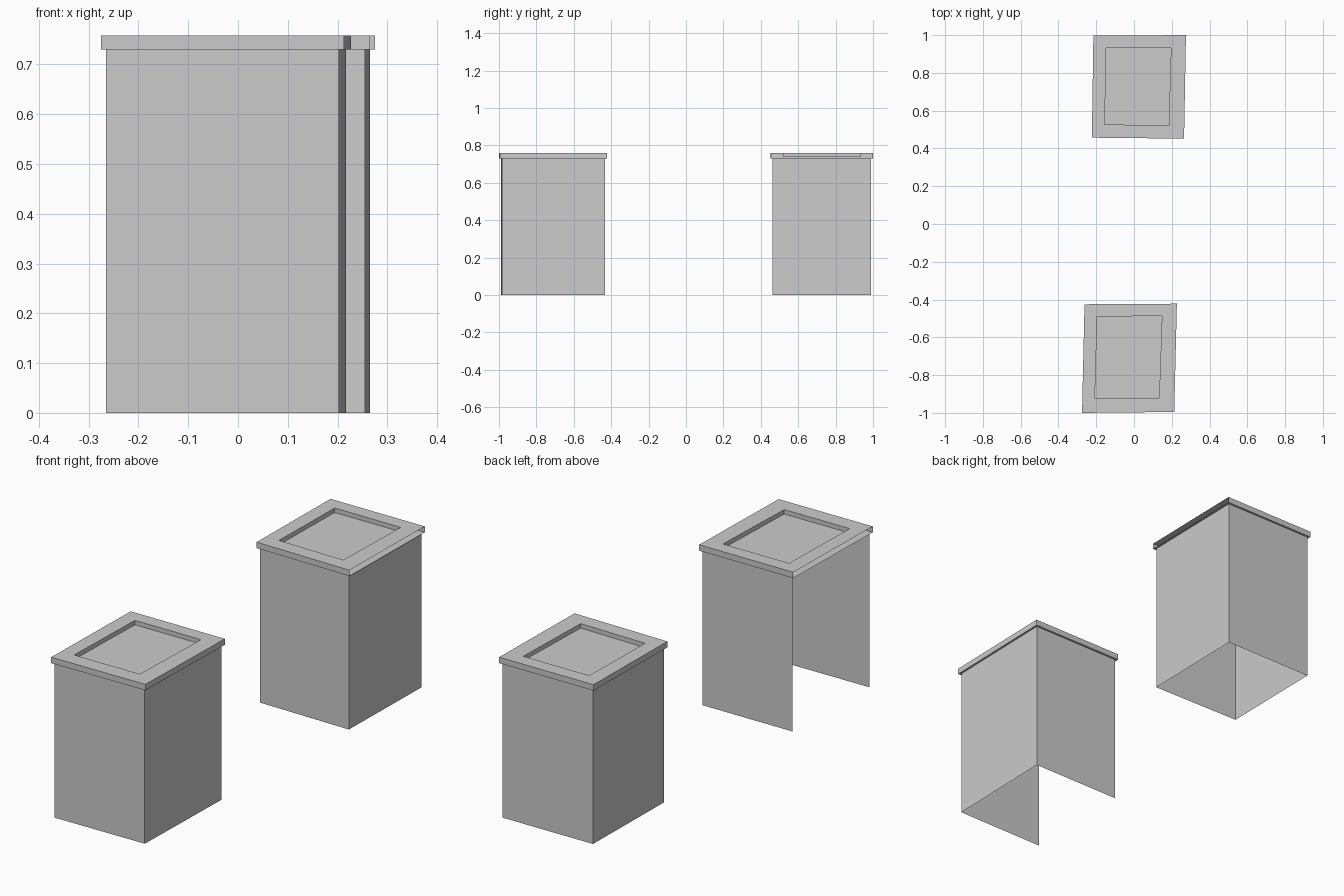
import bpy
import bmesh

cube = bpy.data.objects.get("Cube")
if cube:
    bpy.data.objects.remove(cube, do_unlink=True)

# One stone grey for everything
grey = bpy.data.materials.new("stone_grey")
grey.use_nodes = True
grey.diffuse_color = (0.6, 0.6, 0.6, 1)
bsdf = grey.node_tree.nodes["Principled BSDF"]
bsdf.inputs["Base Color"].default_value = grey.diffuse_color
bsdf.inputs["Roughness"].default_value = 0.8

LID_BOTTOM, RECESS_FLOOR, LID_TOP = 0.73, 0.737, 0.758
OVERHANG = 0.01
INWARD = [(1, 1), (-1, 1), (-1, -1), (1, -1)]


def ring(bm, corners, z):
    return [bm.verts.new((x, y, z)) for x, y in corners]


def bridge(bm, low, high, open_side=None):
    """Join two four-cornered rings; sides run front, right, back, left."""
    for i in range(4):
        if i != open_side:
            j = (i + 1) % 4
            bm.faces.new((low[i], low[j], high[j], high[i]))


def finish(bm, name):
    mesh = bpy.data.meshes.new(name)
    bm.to_mesh(mesh)
    bm.free()
    mesh.materials.append(grey)
    bpy.context.collection.objects.link(bpy.data.objects.new(name, mesh))


def pedestal(name, outline, recess, open_wall, open_rim):
    # Thin-walled base, open underneath
    bm = bmesh.new()
    base = [(x + OVERHANG * sx, y + OVERHANG * sy)
            for (x, y), (sx, sy) in zip(outline, INWARD)]
    bridge(bm, ring(bm, base, 0), ring(bm, base, LID_BOTTOM), open_wall)
    finish(bm, name + "_base")

    # Overhanging lid with a sunken panel
    bm = bmesh.new()
    under = ring(bm, outline, LID_BOTTOM)
    top = ring(bm, outline, LID_TOP)
    lip = ring(bm, recess, LID_TOP)
    floor = ring(bm, recess, RECESS_FLOOR)
    bm.faces.new(under[::-1])
    bridge(bm, under, top, open_rim)
    bridge(bm, top, lip)
    bridge(bm, lip, floor)
    bm.faces.new(floor)
    finish(bm, name + "_lid")


# Corners run front left, front right, back right, back left as seen from above
pedestal("front_pedestal",
         [(-0.275, -1.0), (0.213, -0.995), (0.227, -0.422), (-0.262, -0.425)],
         [(-0.207, -0.925), (0.133, -0.922), (0.148, -0.487), (-0.195, -0.49)],
         open_wall=3, open_rim=3)
pedestal("back_pedestal",
         [(-0.223, 0.457), (0.265, 0.452), (0.275, 1.0), (-0.215, 0.997)],
         [(-0.155, 0.527), (0.184, 0.522), (0.196, 0.933), (-0.147, 0.931)],
         open_wall=None, open_rim=1)
